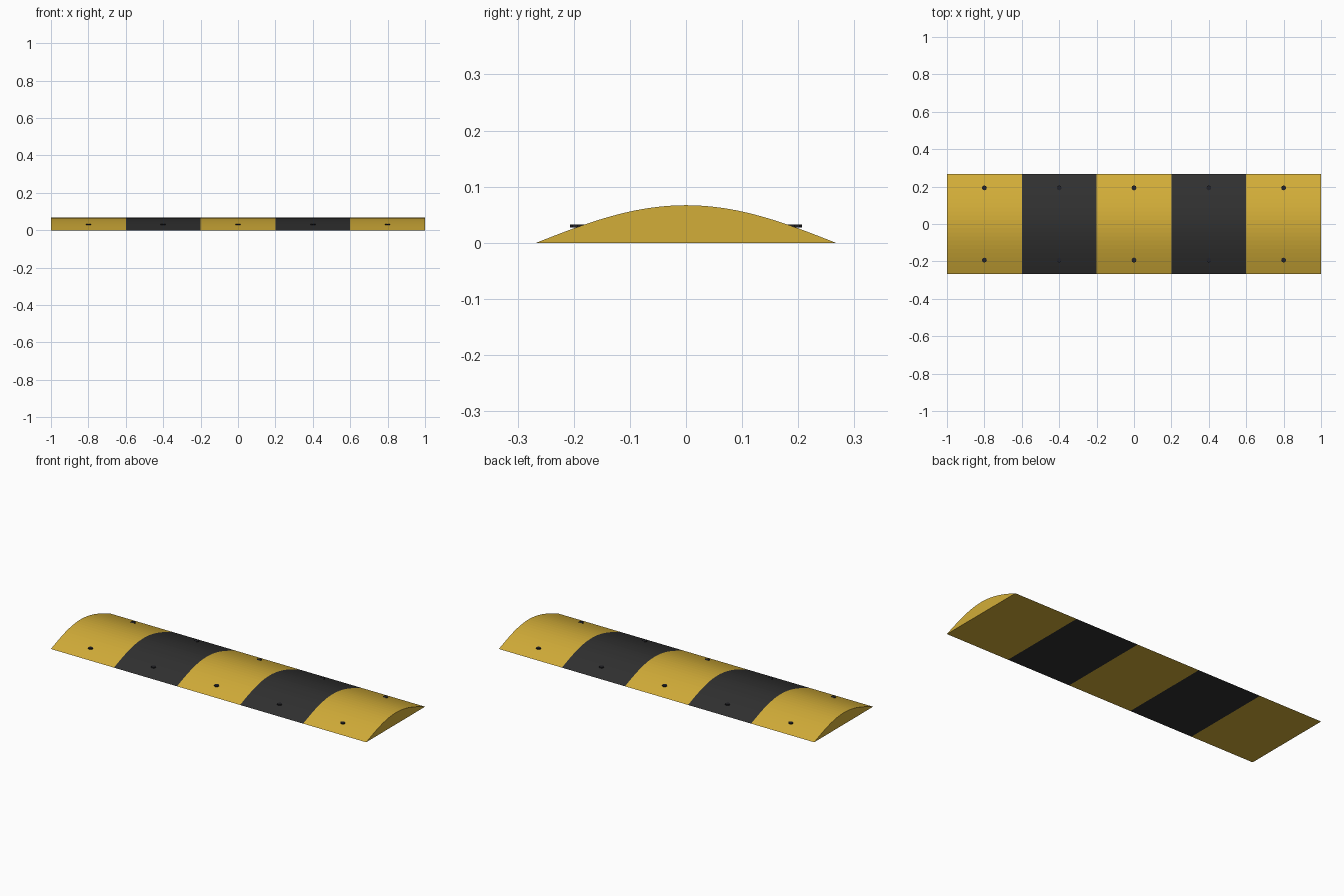
import bpy, bmesh, math

if "Cube" in bpy.data.objects:
    bpy.data.objects.remove(bpy.data.objects["Cube"])

LENGTH, HALF_W, HEIGHT = 2.0, 0.267, 0.067
SECTIONS, STEPS = 5, 24
SEC = LENGTH / SECTIONS


def material(name, color):
    m = bpy.data.materials.new(name)
    m.diffuse_color = (*color, 1)
    m.use_nodes = True
    m.node_tree.nodes["Principled BSDF"].inputs["Base Color"].default_value = m.diffuse_color
    return m


yellow = material("safety_yellow", (0.65, 0.42, 0.04))
black = material("rubber_black", (0.03, 0.03, 0.03))
steel = material("dark_bolt", (0.016, 0.016, 0.02))


def add_object(name, bm, mat):
    bmesh.ops.recalc_face_normals(bm, faces=bm.faces)
    mesh = bpy.data.meshes.new(name)
    bm.to_mesh(mesh)
    bm.free()
    mesh.materials.append(mat)
    obj = bpy.data.objects.new(name, mesh)
    bpy.context.collection.objects.link(obj)


# Cosine hump cross-section, flat underneath
profile = []
for i in range(STEPS + 1):
    t = -1 + 2 * i / STEPS
    profile.append((t * HALF_W, HEIGHT * math.cos(t * math.pi / 2)))

for s in range(SECTIONS):
    x0 = -LENGTH / 2 + s * SEC

    # Hump section, alternating colours
    bm = bmesh.new()
    face = bm.faces.new([bm.verts.new((x0, y, z)) for y, z in profile])
    ext = bmesh.ops.extrude_face_region(bm, geom=[face], use_keep_orig=True)
    moved = [v for v in ext["geom"] if isinstance(v, bmesh.types.BMVert)]
    bmesh.ops.translate(bm, verts=moved, vec=(SEC, 0, 0))
    add_object(f"hump_section_{s + 1}", bm, black if s % 2 else yellow)

    # Bolt heads on both slopes
    for side, y in (("front", -0.193), ("back", 0.193)):
        bm = bmesh.new()
        bmesh.ops.create_cone(bm, cap_ends=True, segments=8, radius1=0.0133,
                              radius2=0.0133, depth=0.0053)
        bmesh.ops.translate(bm, verts=bm.verts, vec=(x0 + SEC / 2, y, 0.03))
        add_object(f"{side}_bolt_{s + 1}", bm, steel)
